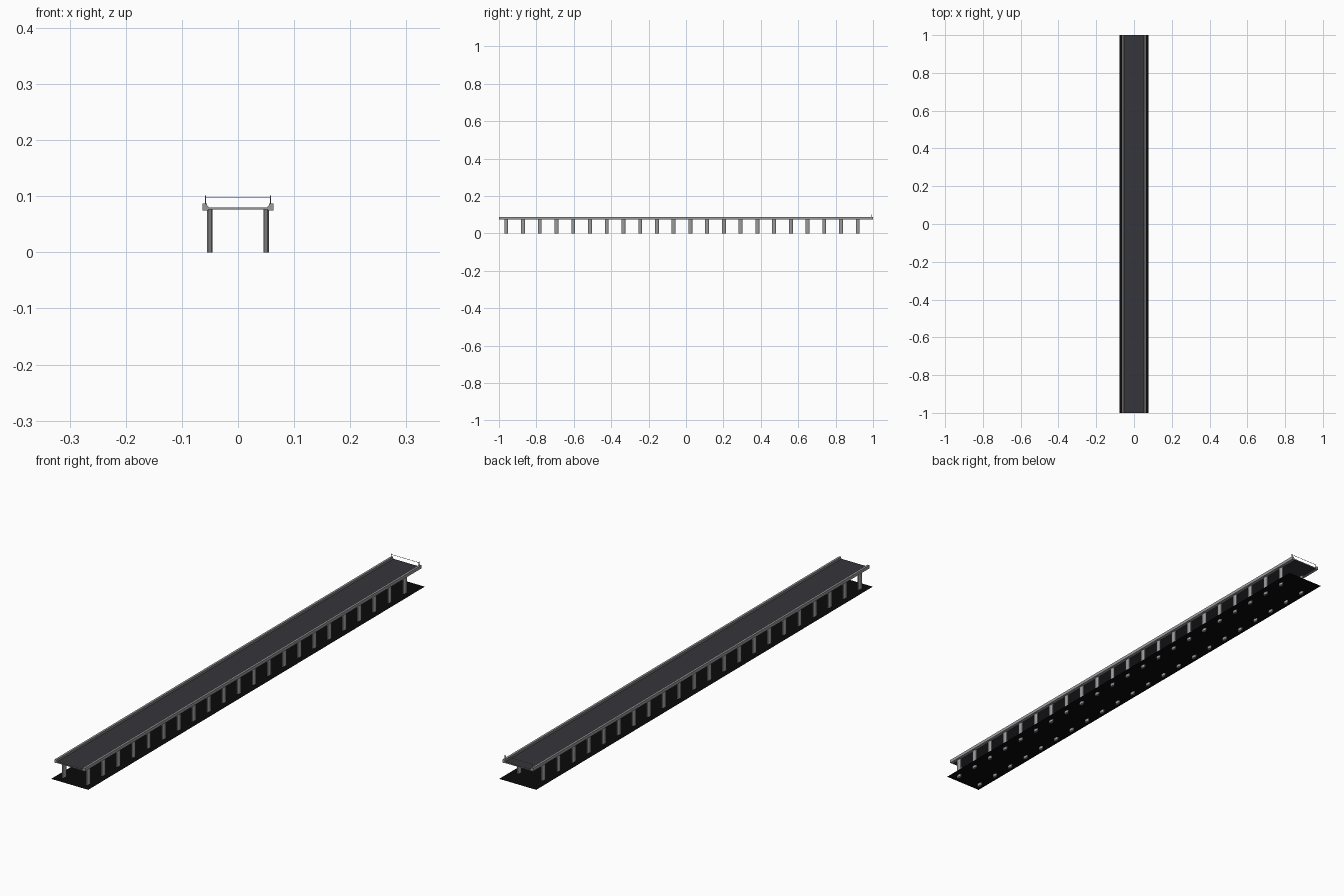
import bpy, bmesh, math
from mathutils import Matrix

if "Cube" in bpy.data.objects:
    bpy.data.objects.remove(bpy.data.objects["Cube"])


def material(name, rgb):
    m = bpy.data.materials.new(name)
    m.diffuse_color = (*rgb, 1)
    m.use_nodes = True
    m.node_tree.nodes["Principled BSDF"].inputs["Base Color"].default_value = m.diffuse_color
    return m


CONCRETE = material("concrete grey", (0.33, 0.33, 0.33))
ASPHALT = material("dark asphalt", (0.036, 0.035, 0.044))
BLACK = material("black", (0.003, 0.003, 0.003))
METAL = material("grey metal", (0.2, 0.2, 0.2))


def finish(name, bm, *mats):
    bmesh.ops.recalc_face_normals(bm, faces=bm.faces)
    me = bpy.data.meshes.new(name)
    bm.to_mesh(me)
    bm.free()
    for m in mats:
        me.materials.append(m)
    ob = bpy.data.objects.new(name, me)
    bpy.context.collection.objects.link(ob)
    return ob


def box(bm, x0, x1, y0, y1, z0, z1):
    mat = Matrix.Translation(((x0 + x1) / 2, (y0 + y1) / 2, (z0 + z1) / 2))
    mat = mat @ Matrix.Diagonal((x1 - x0, y1 - y0, z1 - z0, 1))
    bmesh.ops.create_cube(bm, size=1, matrix=mat)


# black sheet near the ground, pierced by the pillars
bm = bmesh.new()
bmesh.ops.create_grid(bm, x_segments=1, y_segments=1, size=1,
                      matrix=Matrix.Translation((0, 0, 0.01)) @ Matrix.Diagonal((0.077, 1, 1, 1)))
finish("base_sheet", bm, BLACK)

# road deck: asphalt on top and below, concrete edges
bm = bmesh.new()
box(bm, -0.054, 0.054, -1, 1, 0.076, 0.080)
deck = finish("road_deck", bm, ASPHALT, CONCRETE)
for p in deck.data.polygons:
    p.material_index = 0 if abs(p.normal.z) > 0.5 else 1

for side, label in ((-1, "left"), (1, "right")):
    # parapet with a slightly stepped inner edge
    prof = [(0.053, 0.075), (0.063, 0.075), (0.063, 0.087),
            (0.055, 0.087), (0.055, 0.084), (0.053, 0.082)]
    bm = bmesh.new()
    face = bm.faces.new([bm.verts.new((side * x, -1, z)) for x, z in prof])
    ext = bmesh.ops.extrude_face_region(bm, geom=[face])
    moved = [v for v in ext["geom"] if isinstance(v, bmesh.types.BMVert)]
    bmesh.ops.translate(bm, verts=moved, vec=(0, 2, 0))
    finish(label + "_parapet", bm, CONCRETE)

    # row of pillars
    bm = bmesh.new()
    for i in range(22):
        y = -0.961 + i * 0.0895
        mat = Matrix.Translation((side * 0.05, y, 0.039)) @ Matrix.Diagonal((0.005, 0.0105, 1, 1))
        mat = mat @ Matrix.Rotation(math.pi / 8, 4, 'Z')
        bmesh.ops.create_cone(bm, cap_ends=True, segments=8, radius1=1.06, radius2=1.06,
                              depth=0.078, matrix=mat)
    finish(label + "_pillars", bm, CONCRETE)

    # slim post at the back end
    bm = bmesh.new()
    x = side * 0.058
    box(bm, x - 0.001, x + 0.001, 0.992, 0.994, 0.086, 0.101)
    finish(label + "_end_post", bm, METAL)

# wire between the end posts
bm = bmesh.new()
box(bm, -0.058, 0.058, 0.9925, 0.9935, 0.0975, 0.0985)
finish("end_wire", bm, METAL)
